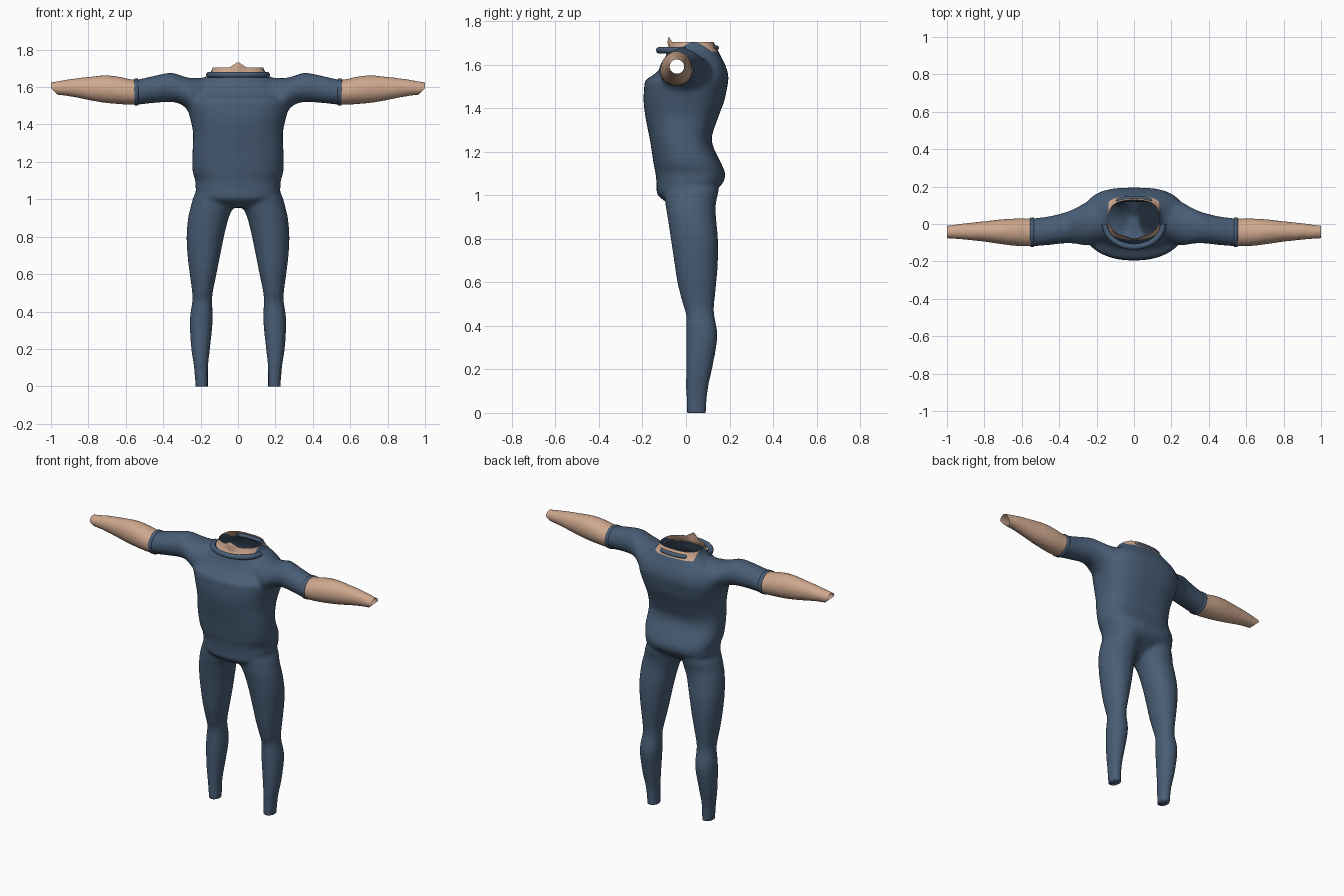
import bpy, bmesh, math
from mathutils import Vector

if "Cube" in bpy.data.objects:
    bpy.data.objects.remove(bpy.data.objects["Cube"])


def material(name, rgb):
    m = bpy.data.materials.new(name)
    m.use_nodes = True
    m.diffuse_color = (*rgb, 1)
    bsdf = m.node_tree.nodes["Principled BSDF"]
    bsdf.inputs["Base Color"].default_value = (*rgb, 1)
    bsdf.inputs["Roughness"].default_value = 0.8
    return m


NAVY = material("navy cloth", (0.065, 0.11, 0.18))
SKIN = material("skin", (0.62, 0.39, 0.27))


def refine(rows, steps=4):
    """Catmull-Rom interpolation between the given section rows."""
    rows = [Vector(r) for r in rows]
    out = []
    for i in range(len(rows) - 1):
        a, b, c = rows[max(i - 1, 0)], rows[i], rows[i + 1]
        d = rows[min(i + 2, len(rows) - 1)]
        for k in range(steps):
            t = k / steps
            out.append(b + (c - a) * (t / 2) + (2 * a - 5 * b + 4 * c - d) * (t * t / 2)
                       + (3 * b - a - 3 * c + d) * (t ** 3 / 2))
    return out + [rows[-1]]


def loft(bm, rows, place, power=(2, 2), cap=True, sides=40):
    """Rows are (station, u_min, u_max, v_min, v_max); power squares off v_min and v_max halves."""
    rings = []
    for st, u0, u1, v0, v1 in rows:
        ring = []
        for k in range(sides):
            a = math.tau * k / sides
            c, s = math.cos(a), math.sin(a)
            e = 2 / (power[0] if s < 0 else power[1])
            u = (u0 + u1) / 2 + (u1 - u0) / 2 * math.copysign(abs(c) ** e, c)
            v = (v0 + v1) / 2 + (v1 - v0) / 2 * math.copysign(abs(s) ** e, s)
            ring.append(bm.verts.new(place(st, u, v)))
        rings.append(ring)
    for r, q in zip(rings, rings[1:]):
        for k in range(sides):
            n = (k + 1) % sides
            bm.faces.new((r[k], r[n], q[n], q[k]))
    if cap:
        bm.faces.new(rings[0])
        bm.faces.new(rings[-1])


def add_object(name, bm, mats):
    bmesh.ops.recalc_face_normals(bm, faces=bm.faces[:])
    me = bpy.data.meshes.new(name)
    bm.to_mesh(me)
    bm.free()
    for m in mats:
        me.materials.append(m)
    me.shade_smooth()
    ob = bpy.data.objects.new(name, me)
    bpy.context.collection.objects.link(ob)
    return ob


# Torso sections: height, half width, front, back
TORSO = [(.955, .05, -.07, .04), (1.0, .19, -.13, .10), (1.05, .225, -.135, .165),
         (1.1, .228, -.14, .18), (1.15, .243, -.15, .16), (1.25, .243, -.165, .118),
         (1.35, .24, -.185, .145), (1.43, .255, -.195, .175), (1.5, .275, -.192, .19),
         (1.53, .275, -.185, .195), (1.56, .262, -.14, .193), (1.6, .24, -.11, .18),
         (1.65, .18, -.09, .155), (1.68, .145, -.075, .14), (1.74, .125, -.06, .11)]
# Leg sections: height, inner, outer, front, back
LEG = [(-.04, .16, .225, .005, .09), (.1, .16, .235, 0, .1), (.2, .15, .25, 0, .12),
       (.35, .135, .258, 0, .145), (.45, .138, .245, 0, .13), (.5, .135, .245, -.015, .13),
       (.6, .115, .258, -.04, .14), (.7, .095, .27, -.055, .147), (.8, .075, .275, -.07, .147),
       (.9, .05, .267, -.085, .138), (.96, .025, .253, -.095, .137),
       (1.02, .02, .235, -.1, .15), (1.08, .03, .2, -.1, .15)]
# Arm sections: distance out, front, back, bottom, top
ARM = [(.12, -.09, .13, 1.44, 1.65), (.2, -.1, .13, 1.44, 1.65), (.25, -.115, .12, 1.46, 1.648),
       (.3, -.108, .092, 1.505, 1.66), (.36, -.103, .065, 1.52, 1.677),
       (.45, -.112, .042, 1.515, 1.66), (.55, -.12, .03, 1.505, 1.64),
       (.63, -.118, .03, 1.508, 1.655), (.71, -.108, .025, 1.515, 1.663),
       (.8, -.095, .015, 1.53, 1.655), (.9, -.085, .005, 1.55, 1.643),
       (1.0, -.077, -.008, 1.56, 1.626), (1.05, -.077, -.008, 1.56, 1.622)]


def outward(side):
    return lambda x, y, z: (side * x, y, z)


# Body: overlapping lofts fused into one skin
bm = bmesh.new()
loft(bm, refine([(z, -w, w, f, b) for z, w, f, b in TORSO]),
     lambda z, x, y: (x, y, z), power=(2.3, 2.8))
for side in (1, -1):
    loft(bm, refine(LEG), lambda z, x, y, s=side: (s * x, y, z), power=(2.1, 2.1))
    loft(bm, refine(ARM), outward(side))
body = add_object("body", bm, [NAVY, SKIN])
remesh = body.modifiers.new("fuse", 'REMESH')
remesh.mode = 'VOXEL'
remesh.voxel_size = 0.011
relax = body.modifiers.new("relax", 'SMOOTH')
relax.factor = 0.5
relax.iterations = 8
fused = bpy.data.meshes.new_from_object(
    body.evaluated_get(bpy.context.evaluated_depsgraph_get()))
body.modifiers.clear()

bm = bmesh.new()
bm.from_mesh(fused)


def cut(co, no, clear=True, reach=0.0):
    faces = [f for f in bm.faces if abs(f.calc_center_median().x) >= reach]
    geom = list({v for f in faces for v in f.verts}) + list({e for f in faces for e in f.edges}) + faces
    res = bmesh.ops.bisect_plane(bm, geom=geom, dist=1e-5, plane_co=co, plane_no=no,
                                 clear_outer=clear)
    return [e for e in res["geom_cut"] if isinstance(e, bmesh.types.BMEdge)]


# Closed ankles, open neck and open slanted wrists
bmesh.ops.holes_fill(bm, edges=cut((0, 0, 0), (0, 0, -1)), sides=0)
cut((0, 0, 1.705), (0, 0, 1))
for side in (1, -1):
    cut((side, 0, 0), (side, 0, 0), reach=0.85)
    cut((side * .98, 0, 1.575), (side, 0, -1), reach=0.85)
    # Clean colour borders at the sleeves and the neckline
    cut((side * .55, 0, 0), (side, 0, 0), clear=False)
    cut((side * .135, 0, 0), (side, 0, 0), clear=False)
cut((0, 0, 1.66), (0, 0, 1), clear=False)

# Raised point at the throat
for v in bm.verts:
    if v.co.z > 1.68 and v.co.y < -.02:
        v.co.z += .03 * max(0, 1 - abs(v.co.x) / .045)
        v.co.y -= .012 * max(0, 1 - abs(v.co.x) / .045)

# Skin on the forearms and the neck, cloth elsewhere
for f in bm.faces:
    f.smooth = True
    c = f.calc_center_median()
    neck = c.z > 1.66 and abs(c.x) < .135 and c.y < .15
    f.material_index = 1 if abs(c.x) > .55 or neck else 0
bm.to_mesh(body.data)
bm.free()
bpy.data.meshes.remove(fused)

# Sleeve hems
for side, name in ((1, "left_sleeve_hem"), (-1, "right_sleeve_hem")):
    bm = bmesh.new()
    hem = [(x, -.119 - g, .031 + g, 1.506 - g, 1.641 + g)
           for x, g in ((.532, -.004), (.535, .004), (.553, .004), (.556, -.004))]
    loft(bm, hem, outward(side), cap=False)
    add_object(name, bm, [NAVY])


# Collar: a tube round the front and a short one behind the neck
def tube(name, points, radius):
    cu = bpy.data.curves.new(name, 'CURVE')
    cu.dimensions = '3D'
    cu.bevel_depth = radius
    cu.bevel_resolution = 3
    cu.use_fill_caps = True
    sp = cu.splines.new('POLY')
    sp.points.add(len(points) - 1)
    for p, co in zip(sp.points, points):
        p.co = (*co, 1)
    cu.materials.append(NAVY)
    ob = bpy.data.objects.new(name, cu)
    bpy.context.collection.objects.link(ob)
    bpy.ops.object.select_all(action='DESELECT')
    ob.select_set(True)
    bpy.context.view_layer.objects.active = ob
    bpy.ops.object.convert(target='MESH')
    bpy.ops.object.shade_smooth_by_angle(angle=math.radians(50))


arc = [math.pi * k / 24 for k in range(25)]
tube("front_collar", [(.155 * math.cos(a), -.122 * math.sin(a), 1.666) for a in arc], .016)
tube("back_collar", [(.085 * math.cos(a), .12 + .018 * math.sin(a), 1.677) for a in arc], .013)
